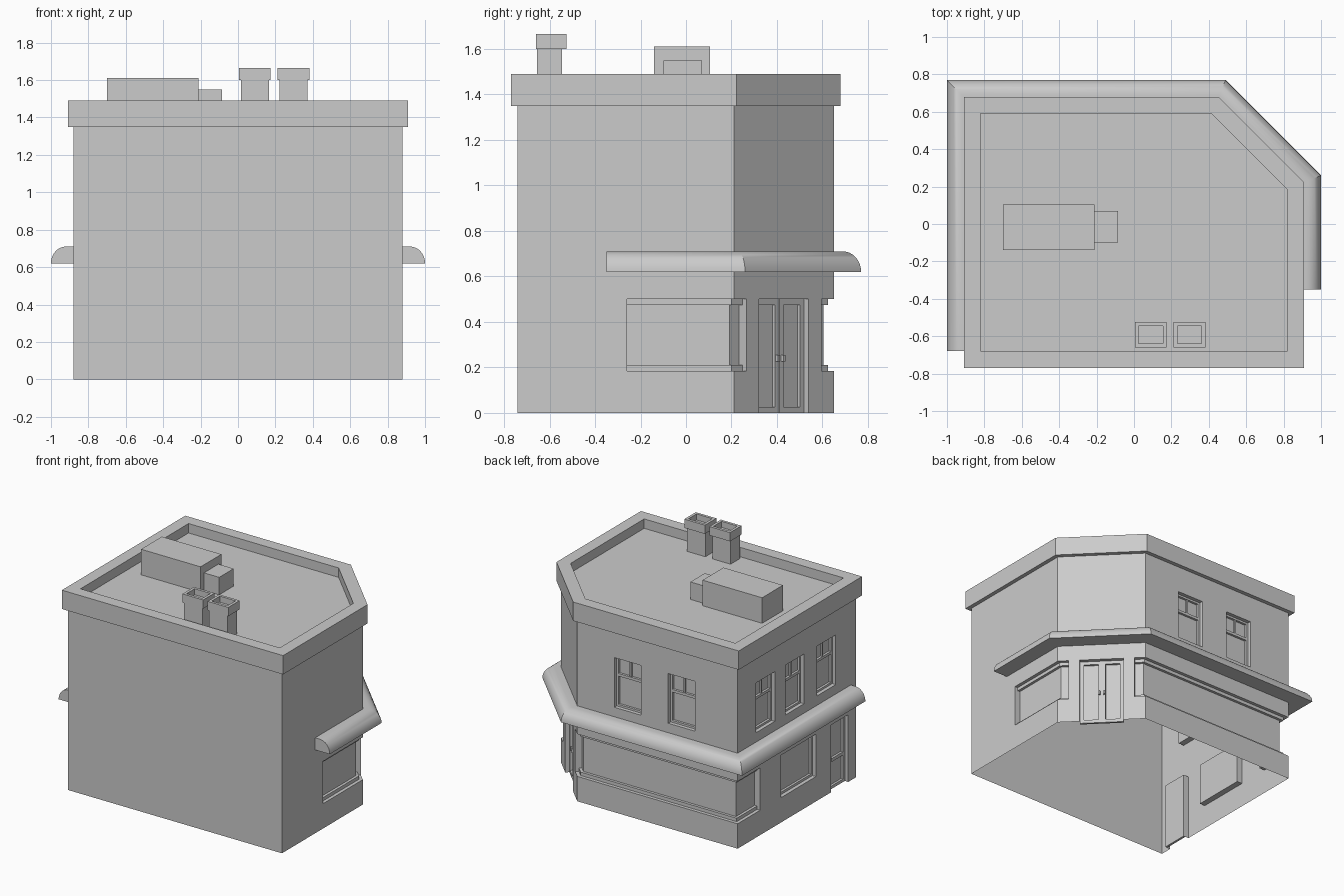
import bpy, bmesh, math
from mathutils import Vector, Matrix

if "Cube" in bpy.data.objects:
    bpy.data.objects.remove(bpy.data.objects["Cube"])


def finish(bm, name):
    bmesh.ops.recalc_face_normals(bm, faces=bm.faces)
    me = bpy.data.meshes.new(name)
    bm.to_mesh(me)
    bm.free()
    ob = bpy.data.objects.new(name, me)
    bpy.context.collection.objects.link(ob)
    return ob


def offset(path, d, closed):
    """Mitred offset of a clockwise plan path, positive = outward."""
    pts, n, out = [Vector(p) for p in path], len(path), []
    for i, p in enumerate(pts):
        norms = []
        for a, b in ((i - 1, i), (i, i + 1)):
            if closed or (a >= 0 and b < n):
                t = (pts[b % n] - pts[a % n]).normalized()
                norms.append(Vector((-t.y, t.x)))
        m = (norms[0] + norms[-1]).normalized()
        out.append(p + m * (d / m.dot(norms[0])))
    return out


def sweep(bm, path, profile, closed=False):
    """Sweep a closed (offset, z) profile along a plan path."""
    rows = [[bm.verts.new((p.x, p.y, z)) for p in offset(path, d, closed)] for d, z in profile]
    n, k = len(path), len(profile)
    for j in range(k):
        a, b = rows[j], rows[(j + 1) % k]
        for i in range(n if closed else n - 1):
            bm.faces.new((a[i], a[(i + 1) % n], b[(i + 1) % n], b[i]))
    if not closed:
        bm.faces.new([r[0] for r in rows])
        bm.faces.new([r[-1] for r in rows])


def rect(d0, d1, z0, z1):
    return [(d0, z0), (d1, z0), (d1, z1), (d0, z1)]


def box(bm, x0, x1, y0, y1, z0, z1, m=Matrix()):
    c = Matrix.Translation(((x0 + x1) / 2, (y0 + y1) / 2, (z0 + z1) / 2))
    s = Matrix.Diagonal((x1 - x0, y1 - y0, z1 - z0, 1))
    bmesh.ops.create_cube(bm, size=1, matrix=m @ c @ s)


def wall(x, y, deg):
    """Wall frame: local x along the wall, local y outward."""
    return Matrix.Translation((x, y, 0)) @ Matrix.Rotation(math.radians(deg), 4, 'Z')


PLAN = [(-.88, -.74), (-.88, .65), (.44, .65), (.88, .21), (.88, -.74)]
SHOP = [[(.88, -.26), (.88, .21), (.825, .265)][::-1][::-1],
        [(.495, .595), (.44, .65), (-.88, .65), (-.88, .385)]]
SHOP = [[(.825, .265), (.88, .21), (.88, -.26)],
        [(-.88, .385), (-.88, .65), (.44, .65), (.495, .595)]]
DEEP = -.045
sashes = [wall(-.88, y, 90) for y in (.323, -.02, -.393)] + [wall(x, .65, 0) for x in (.025, -.418)]
side_window = wall(-.88, -.065, 90)
side_door = wall(-.88, -.55, 90)
shop_door = wall(.66, .43, -45)

# recess cutters
bm = bmesh.new()
for p in SHOP:
    sweep(bm, p, rect(DEEP, .03, .185, .5))
for m in sashes:
    box(bm, -.11, .11, DEEP, .03, .78, 1.15, m)
box(bm, -.205, .205, DEEP, .03, .185, .5, side_window)
box(bm, -.1, .1, DEEP, .03, -.1, .5, side_door)
box(bm, -.155, .155, DEEP, .03, -.1, .5, shop_door)
cutter = finish(bm, "recess_cutter")

# building shell, open underneath
bm = bmesh.new()
low, top = [[bm.verts.new((x, y, z)) for x, y in PLAN] for z in (0, 1.42)]
bm.faces.new(low)
bm.faces.new(top)
for i in range(5):
    j = (i + 1) % 5
    bm.faces.new((low[i], low[j], top[j], top[i]))
body = finish(bm, "building_shell")
mod = body.modifiers.new("recesses", 'BOOLEAN')
mod.operation, mod.solver, mod.object = 'DIFFERENCE', 'EXACT', cutter
bpy.context.view_layer.objects.active = body
bpy.ops.object.modifier_apply(modifier=mod.name)
bpy.data.objects.remove(cutter)
bm = bmesh.new()
bm.from_mesh(body.data)
bmesh.ops.delete(bm, geom=[f for f in bm.faces if all(v.co.z < 1e-4 for v in f.verts)], context='FACES')
bm.to_mesh(body.data)
bm.free()

# parapet
bm = bmesh.new()
sweep(bm, PLAN, rect(-.06, .03, 1.35, 1.49), True)
finish(bm, "parapet")

# rounded awning
bm = bmesh.new()
arc = [(.04 + .08 * math.sin(a), .62 + .09 * math.cos(a)) for a in (i * math.pi / 16 for i in range(9))]
sweep(bm, [(-.88, -.68)] + PLAN[1:4] + [(.88, -.35)], [(0, .62), (0, .71)] + arc)
awning = finish(bm, "awning")
awning.select_set(True)
bpy.context.view_layer.objects.active = awning
bpy.ops.object.shade_smooth_by_angle()

# shop window rails
bm = bmesh.new()
for p in SHOP:
    for z0, z1 in ((.185, .21), (.475, .5)):
        sweep(bm, p, rect(DEEP, -.025, z0, z1))
finish(bm, "shop_window_rails")


def frame(bm, hw, z0, z1, t, m, d=-.028):
    for s in (-1, 1):
        a, b = sorted((s * hw, s * (hw - t)))
        box(bm, a, b, DEEP, d, z0, z1, m)
    for z in (z0, z1 - t):
        box(bm, t - hw, hw - t, DEEP, d, z, z + t, m)


# upper sash windows and side window
bm = bmesh.new()
for m in sashes:
    frame(bm, .11, .78, 1.15, .015, m)
    box(bm, -.095, .095, DEEP, -.028, 1.005, 1.025, m)
    box(bm, -.007, .007, DEEP, -.032, 1.025, 1.135, m)
frame(bm, .205, .185, .5, .018, side_window)
finish(bm, "window_frames")

# doors with stiles, rails and handles
bm = bmesh.new()
for s in (-1, 1):
    leaf = shop_door @ Matrix.Translation((s * .0775, 0, 0))
    frame(bm, .0765, 0, .5, .025, leaf)
    box(bm, -s * .06 - .006, -s * .06 + .006, -.03, -.012, .225, .255, leaf)
frame(bm, .1, 0, .5, .022, side_door)
box(bm, -.078, .078, DEEP, -.028, .2, .225, side_door)
box(bm, .075, .09, -.03, -.012, .225, .245, side_door)
finish(bm, "doors")

# rooftop unit
bm = bmesh.new()
box(bm, -.70, -.21, -.14, .105, 1.42, 1.61)
box(bm, -.21, -.085, -.1, .07, 1.42, 1.55)
finish(bm, "rooftop_unit")

# chimneys with hollow caps
for i, x in enumerate((.09, .297)):
    bm = bmesh.new()
    box(bm, x - .075, x + .075, -.655, -.545, 1.42, 1.62)
    ring = [(x - .065, -.64), (x - .065, -.545), (x + .065, -.545), (x + .065, -.64)]
    sweep(bm, ring, rect(0, .02, 1.60, 1.665), True)
    finish(bm, f"chimney_{i + 1}")
